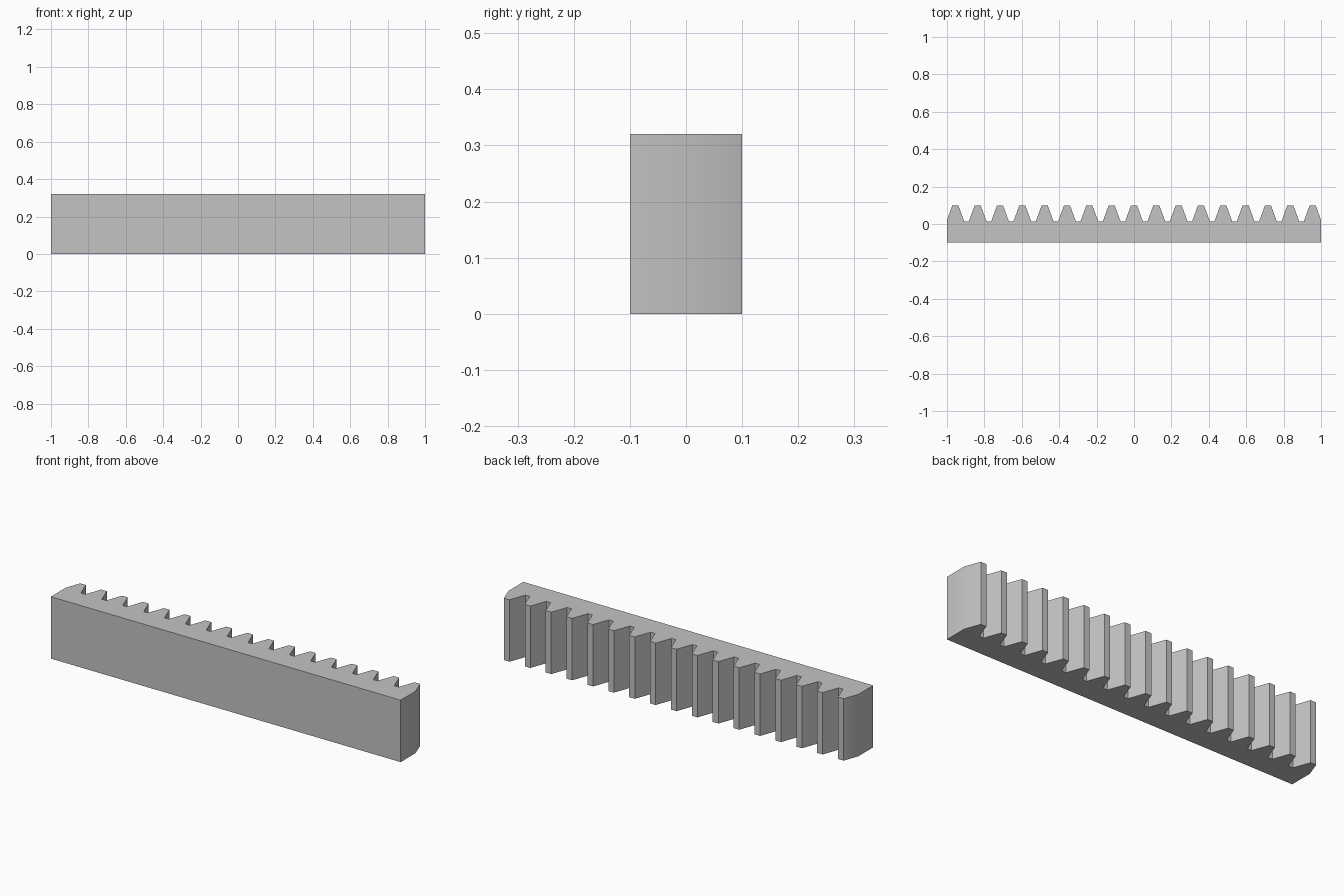
import bpy
import bmesh
import math

cube = bpy.data.objects.get("Cube")
if cube:
    bpy.data.objects.remove(cube, do_unlink=True)

# Rack dimensions
HALF_LENGTH, HALF_DEPTH, HEIGHT = 1.0, 0.1, 0.32
TEETH, PITCH = 17, 0.1194
SLOPE = math.tan(math.radians(20))
MODULE = PITCH / math.pi
TIP = PITCH / 4 - MODULE * SLOPE
TOOTH_HEIGHT = 2.25 * MODULE
ROOT = TIP + TOOTH_HEIGHT * SLOPE

# Plan outline: straight back, toothed edge, end flanks cut at the bar ends
outline = [(-HALF_LENGTH, -HALF_DEPTH), (HALF_LENGTH, -HALF_DEPTH)]
for i in reversed(range(TEETH)):
    centre = (i - (TEETH - 1) / 2) * PITCH
    for offset in (ROOT, TIP, -TIP, -ROOT):
        x = max(-HALF_LENGTH, min(HALF_LENGTH, centre + offset))
        y = HALF_DEPTH - (abs(x - centre) - TIP) / SLOPE
        outline.append((x, y))

# Raise the outline into a bar
bm = bmesh.new()
base = bm.faces.new([bm.verts.new((x, y, 0)) for x, y in outline])
raised = bmesh.ops.extrude_face_region(bm, geom=[base], use_keep_orig=True)
top_verts = [v for v in raised["geom"] if isinstance(v, bmesh.types.BMVert)]
bmesh.ops.translate(bm, verts=top_verts, vec=(0, 0, HEIGHT))
bmesh.ops.recalc_face_normals(bm, faces=bm.faces)
mesh = bpy.data.meshes.new("gear_rack")
bm.to_mesh(mesh)
bm.free()
rack = bpy.data.objects.new("gear_rack", mesh)
bpy.context.collection.objects.link(rack)

# Plain grey metal
grey = bpy.data.materials.new("light_grey")
grey.use_nodes = True
grey.diffuse_color = (0.55, 0.55, 0.55, 1)
grey.node_tree.nodes["Principled BSDF"].inputs["Base Color"].default_value = grey.diffuse_color
mesh.materials.append(grey)

# Soft shading across the shallow end edges only
bpy.context.view_layer.objects.active = rack
rack.select_set(True)
bpy.ops.object.shade_smooth_by_angle(angle=math.radians(30))
